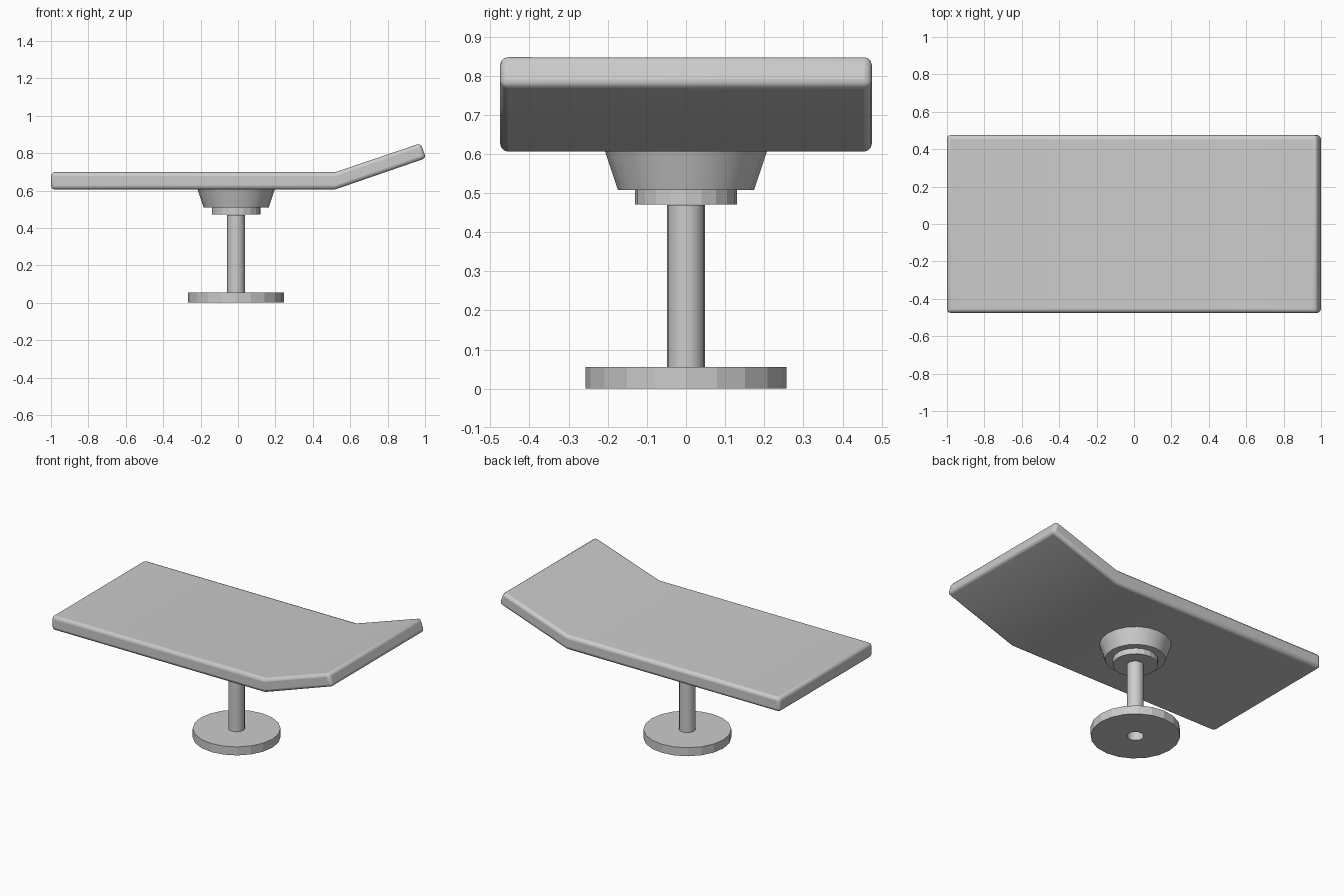
import bpy, bmesh, math

if "Cube" in bpy.data.objects:
    bpy.data.objects.remove(bpy.data.objects["Cube"])

CX = -0.01  # pedestal axis


def make_object(name, bm):
    bmesh.ops.recalc_face_normals(bm, faces=bm.faces[:])
    mesh = bpy.data.meshes.new(name)
    bm.to_mesh(mesh)
    bm.free()
    obj = bpy.data.objects.new(name, mesh)
    bpy.context.collection.objects.link(obj)
    return obj


def smooth(obj, angle):
    bpy.ops.object.select_all(action='DESELECT')
    obj.select_set(True)
    bpy.context.view_layer.objects.active = obj
    bpy.ops.object.shade_smooth_by_angle(angle=math.radians(angle))


def lathe(name, profile, sides):
    """Revolve a radius/height profile around the pedestal axis."""
    bm = bmesh.new()
    rings = []
    for r, z in profile:
        rings.append([bm.verts.new((CX + r * math.cos(2 * math.pi * i / sides),
                                    r * math.sin(2 * math.pi * i / sides), z))
                      for i in range(sides)])
    for a, b in zip(rings, rings[1:]):
        for i in range(sides):
            j = (i + 1) % sides
            bm.faces.new((a[i], a[j], b[j], b[i]))
    return make_object(name, bm)


# Bed top: bent side profile extruded across the width, with rounded edges
profile = [(-1, 0.606), (0.52, 0.606), (1.005, 0.773),
           (0.977, 0.853), (0.52, 0.698), (-1, 0.698)]
bm = bmesh.new()
near = [bm.verts.new((x, -0.475, z)) for x, z in profile]
far = [bm.verts.new((x, 0.475, z)) for x, z in profile]
n = len(profile)
for i in range(n):
    j = (i + 1) % n
    bm.faces.new((near[i], near[j], far[j], far[i]))
for side in (near, far):
    for quad in ((0, 1, 4, 5), (1, 2, 3, 4)):
        bm.faces.new([side[k] for k in quad])
bed = make_object("bed_top", bm)
bevel = bed.modifiers.new("rounded_edges", 'BEVEL')
bevel.width = 0.02
bevel.segments = 3
bevel.limit_method = 'ANGLE'
bevel.angle_limit = math.radians(40)
smooth(bed, 35)

# Faceted foot disc with the hollow stem rising from it
lathe("foot_disc", [(0.048, 0), (0.257, 0), (0.257, 0.055), (0.048, 0.055)], 20)
smooth(lathe("stem", [(0.048, 0), (0.048, 0.47)], 20), 30)

# Collar and flared mount under the bed
lathe("collar", [(0.048, 0.471), (0.13, 0.471), (0.13, 0.508)], 20)
smooth(lathe("flared_mount", [(0.13, 0.508), (0.174, 0.508), (0.207, 0.607)], 20), 30)
